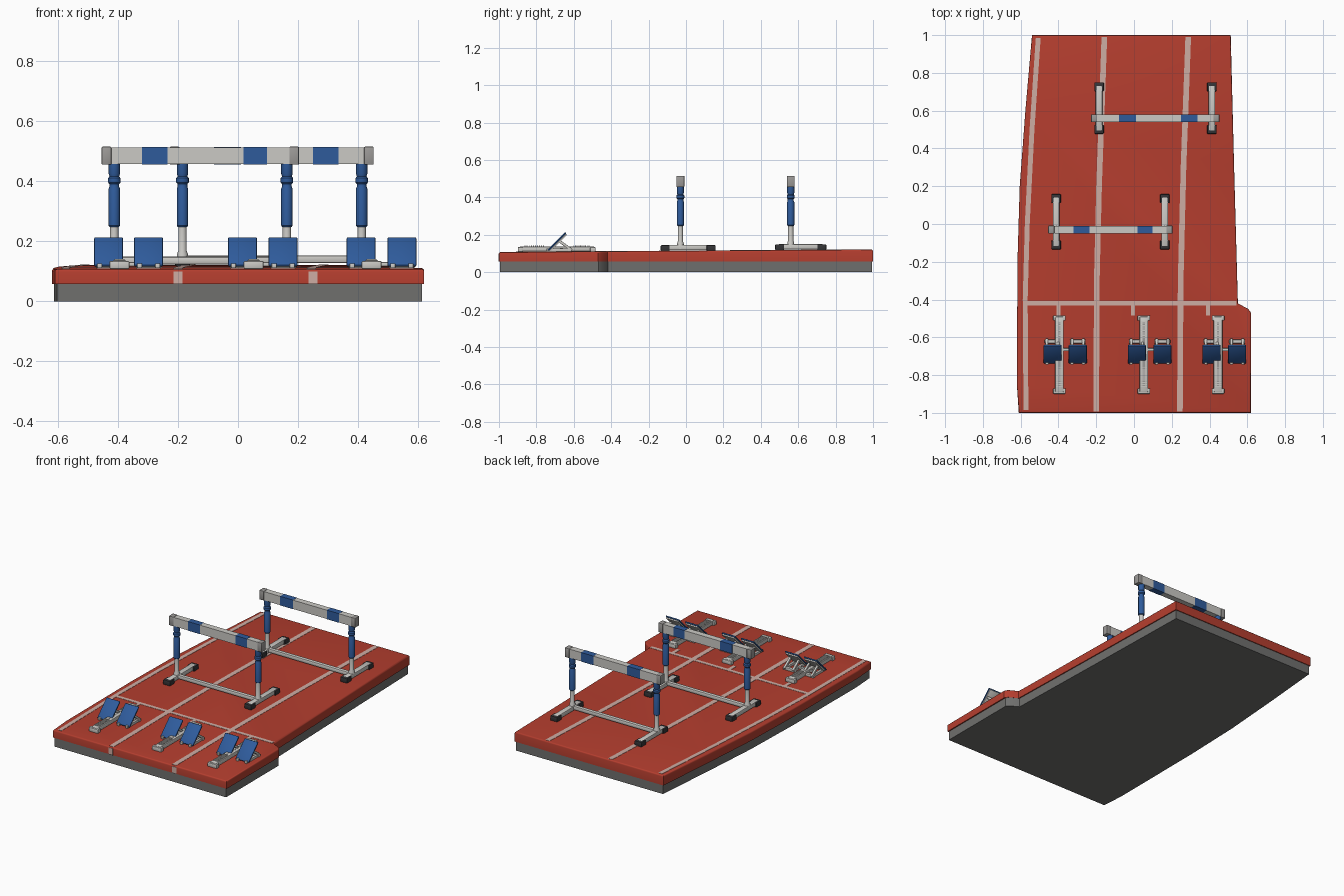
import bpy, bmesh, math
from mathutils import Matrix, Vector

if "Cube" in bpy.data.objects:
    bpy.data.objects.remove(bpy.data.objects["Cube"])


def mat(name, rgb):
    m = bpy.data.materials.new(name)
    m.diffuse_color = (*rgb, 1)
    m.use_nodes = True
    m.node_tree.nodes["Principled BSDF"].inputs["Base Color"].default_value = m.diffuse_color
    return m


RED = mat("track red", (0.46, 0.048, 0.028))
GREY = mat("base grey", (0.16, 0.16, 0.155))
LINE = mat("lane line", (0.62, 0.42, 0.37))
WHITE = mat("frame white", (0.60, 0.59, 0.56))
BLUE = mat("blue", (0.028, 0.105, 0.33))
DARK = mat("rubber dark", (0.035, 0.035, 0.038))
CAP = mat("cap grey", (0.33, 0.32, 0.31))


def top(y):
    """Height of the gently rising track surface."""
    return 0.114 + 0.007 * y


def finish(name, bm, m):
    bmesh.ops.recalc_face_normals(bm, faces=bm.faces)
    me = bpy.data.meshes.new(name)
    bm.to_mesh(me)
    bm.free()
    me.materials.append(m)
    ob = bpy.data.objects.new(name, me)
    bpy.context.collection.objects.link(ob)
    return ob


def box(name, c, s, m, tilt=0.0, bevel=0.004):
    bm = bmesh.new()
    bmesh.ops.create_cube(bm, size=1)
    bmesh.ops.scale(bm, vec=s, verts=bm.verts)
    if bevel:
        bmesh.ops.bevel(bm, geom=bm.edges[:], offset=bevel, segments=2,
                        profile=0.5, affect='EDGES')
    bmesh.ops.transform(bm, matrix=Matrix.Translation(c) @ Matrix.Rotation(tilt, 4, 'X'),
                        verts=bm.verts)
    return finish(name, bm, m)


def lathe(name, x, y, profile, m, n=16):
    """Closed upright turned part from (radius, z) pairs."""
    bm = bmesh.new()
    rings = [[bm.verts.new((x + r * math.cos(2 * math.pi * i / n),
                            y + r * math.sin(2 * math.pi * i / n), z))
              for i in range(n)] for r, z in profile]
    for a, b in zip(rings, rings[1:]):
        for i in range(n):
            j = (i + 1) % n
            bm.faces.new((a[i], a[j], b[j], b[i]))
    bm.faces.new(rings[0])
    bm.faces.new(rings[-1])
    return finish(name, bm, m)


def slab(name, outline, low, high, m, bevel):
    bm = bmesh.new()
    a = [bm.verts.new((x, y, low(y))) for x, y in outline]
    b = [bm.verts.new((x, y, high(y))) for x, y in outline]
    bm.faces.new(a)
    bm.faces.new(b)
    for i in range(len(a)):
        j = (i + 1) % len(a)
        bm.faces.new((a[i], a[j], b[j], b[i]))
    bmesh.ops.recalc_face_normals(bm, faces=bm.faces)
    if bevel:
        edges = [e for e in bm.edges if all(v in b for v in e.verts)]
        bmesh.ops.bevel(bm, geom=edges, offset=bevel, segments=3,
                        profile=0.5, affect='EDGES')
    return finish(name, bm, m)


# track surface on its grey base
outline = [(-0.61, -1), (0.62, -1), (0.62, -0.47), (0.605, -0.45), (0.55, -0.42),
           (0.53, 0.3), (0.512, 1), (-0.54, 1), (-0.575, 0.6), (-0.605, 0.2),
           (-0.617, -0.2), (-0.62, -0.85)]
slab("track_surface", outline, lambda y: 0.058, top, RED, 0.009)
slab("track_base", [(x * 0.988, y * 0.995) for x, y in outline],
     lambda y: 0.0, lambda y: 0.059, GREY, 0)


# painted lines as thin plates
def ribbon(name, pts, w):
    out = [(x - w / 2, y) for x, y in pts] + [(x + w / 2, y) for x, y in reversed(pts)]
    slab(name, out, lambda y: top(y) - 0.002, lambda y: top(y) + 0.0015, LINE, 0)


ribbon("left_lane_line", [(-0.572, -0.985), (-0.576, -0.4), (-0.565, 0), (-0.54, 0.5), (-0.507, 0.985)], 0.026)
ribbon("middle_lane_line", [(-0.2, -0.993), (-0.197, -0.3), (-0.185, 0.2), (-0.157, 0.99)], 0.03)
ribbon("right_lane_line", [(0.243, -0.993), (0.247, -0.3), (0.262, 0.3), (0.287, 0.99)], 0.03)
ribbon("start_line", [(-0.012, -0.431), (-0.012, -0.408)], 1.11)
for x in (-0.4, -0.005, 0.392):
    ribbon("start_tick", [(x, -0.485), (x, -0.43)], 0.022)
for x in (-0.2, 0.25):
    box("line_front_edge", (x, -0.9995, 0.079), (0.03, 0.004, 0.042), LINE, bevel=0)


# hurdles
def hurdle(y, xl, xr, feet, bands):
    g = top(y)
    # top bar: white body, blue bands and grey end caps joined end to end
    x0, x1 = xl - 0.042, xr + 0.04
    cuts = [(x0, x0 + 0.032, CAP), (x0 + 0.032, bands[0][0], WHITE), (*bands[0], BLUE),
            (bands[0][1], bands[1][0], WHITE), (*bands[1], BLUE),
            (bands[1][1], x1 - 0.032, WHITE), (x1 - 0.032, x1, CAP)]
    for a, b, m in cuts:
        k = {WHITE: 0.0, BLUE: 0.002, CAP: 0.004}[m]
        box("hurdle_bar_part", ((a + b) / 2, y, 0.485), (b - a, 0.038 + k, 0.056 + k), m,
            bevel=0.003 if m == CAP else 0)
    box("hurdle_lower_rail", ((xl + xr) / 2, y, g + 0.022), (xr - xl, 0.026, 0.026), WHITE, bevel=0.007)
    for x in (xl, xr):
        lathe("hurdle_post", x, y, [(0.019, g + 0.01), (0.018, g + 0.04), (0.014, g + 0.05),
                                    (0.014, 0.26)], WHITE)
        lathe("hurdle_sleeve", x, y, [(0.016, 0.248), (0.019, 0.252), (0.019, 0.375), (0.016, 0.382),
                                      (0.016, 0.39), (0.021, 0.396), (0.021, 0.41), (0.016, 0.416),
                                      (0.019, 0.425), (0.019, 0.46)], BLUE)
        f0, f1 = feet
        box("hurdle_foot", (x, (f0 + f1) / 2, g + 0.018), (0.036, f1 - f0 - 0.03, 0.028), WHITE, bevel=0.006)
        for fy in (f0 + 0.024, f1 - 0.024):
            box("hurdle_foot_cap", (x, fy, g + 0.015), (0.05, 0.048, 0.032), DARK, bevel=0.005)


hurdle(-0.03, -0.412, 0.163, (-0.135, 0.158), ((-0.32, -0.235), (0.018, 0.097)))
hurdle(0.56, -0.185, 0.412, (0.477, 0.75), ((-0.08, 0.01), (0.25, 0.335)))


# starting blocks
def starting_block(x, pads):
    g = top(-0.69)
    box("block_rail", (x, -0.69, g + 0.015), (0.046, 0.4, 0.026), WHITE, bevel=0.005)
    box("block_rail_slot", (x, -0.69, g + 0.0275), (0.012, 0.34, 0.002), CAP, bevel=0)
    for ey in (-0.885, -0.498):
        box("block_rail_end", (x, ey, g + 0.012), (0.066, 0.028, 0.026), WHITE)
    for i in range(10):
        for ty in (-0.86 + i * 0.011, -0.6 + i * 0.009):
            box("block_rail_tooth", (x, ty, g + 0.029), (0.034, 0.005, 0.007), WHITE, bevel=0)
    for px in pads:
        n = Vector((0, -math.sin(math.pi / 4), math.cos(math.pi / 4)))
        c = Vector((px, -0.688, 0.163))
        box("block_pad", c + n * 0.002, (0.096, 0.134, 0.009), BLUE, math.pi / 4, 0.004)
        box("block_pad_back", c - n * 0.006, (0.086, 0.124, 0.009), WHITE, math.pi / 4, 0.002)
        for side in (-0.03, 0.03):
            box("block_strut", (px + side, -0.645, 0.143), (0.014, 0.085, 0.014), WHITE, -math.pi / 5, 0.002)
            box("block_side_foot", (px + side, -0.68, g + 0.009), (0.016, 0.13, 0.016), WHITE, 0, 0.002)
        box("block_back_foot", (px, -0.622, g + 0.009), (0.084, 0.02, 0.018), WHITE, 0, 0.003)
    box("block_cross_bar", (sum(pads) / 2, -0.665, g + 0.014), (pads[1] - pads[0], 0.016, 0.014), WHITE, 0, 0.003)


starting_block(-0.395, (-0.431, -0.298))
starting_block(0.052, (0.015, 0.15))
starting_block(0.445, (0.41, 0.546))

# smooth the rounded parts, keep hard edges
for ob in bpy.data.objects:
    ob.select_set(True)
    bpy.context.view_layer.objects.active = ob
bpy.ops.object.shade_smooth_by_angle(angle=math.radians(35))
